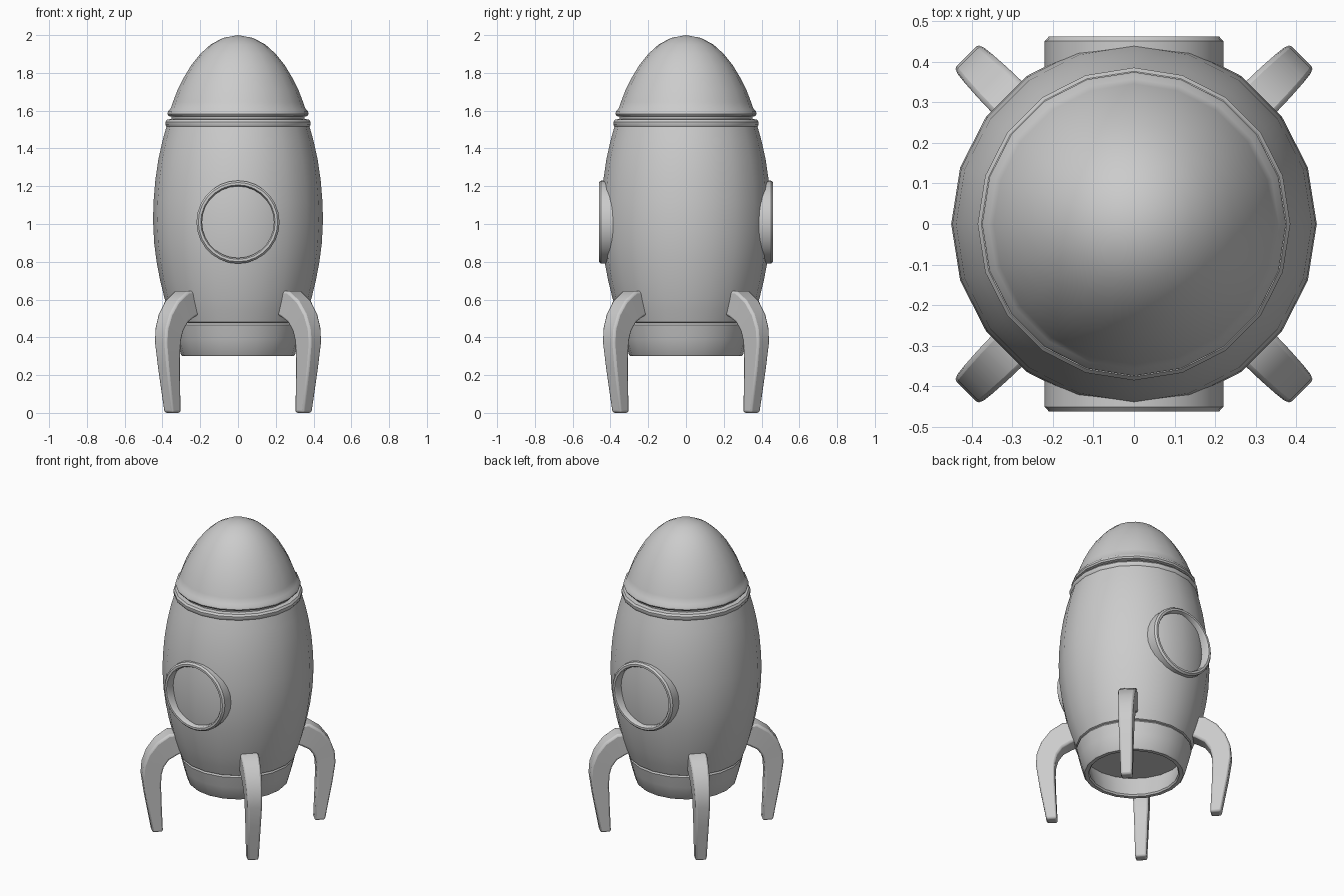
import bpy, bmesh, math
from mathutils import Matrix

if "Cube" in bpy.data.objects:
    bpy.data.objects.remove(bpy.data.objects["Cube"])


def finish(bm, name, angle=35):
    bmesh.ops.recalc_face_normals(bm, faces=bm.faces[:])
    me = bpy.data.meshes.new(name)
    bm.to_mesh(me)
    bm.free()
    ob = bpy.data.objects.new(name, me)
    bpy.context.collection.objects.link(ob)
    bpy.ops.object.select_all(action='DESELECT')
    ob.select_set(True)
    bpy.context.view_layer.objects.active = ob
    bpy.ops.object.shade_smooth_by_angle(angle=math.radians(angle))
    return ob


def lathe(name, profile, sides=20, closed=False, matrix=None):
    """Spin (radius, z) points around z."""
    bm = bmesh.new()
    rings = []
    for r, z in profile:
        if r == 0:
            rings.append([bm.verts.new((0, 0, z))] * sides)
        else:
            rings.append([bm.verts.new((r * math.cos(math.tau * i / sides),
                                        r * math.sin(math.tau * i / sides), z))
                          for i in range(sides)])
    pairs = list(zip(rings, rings[1:]))
    if closed:
        pairs.append((rings[-1], rings[0]))
    for a, b in pairs:
        for i in range(sides):
            j = (i + 1) % sides
            bm.faces.new(list(dict.fromkeys((a[i], a[j], b[j], b[i]))))
    if matrix:
        bm.transform(matrix)
    return finish(bm, name)


# Main hull with rolled ring at its top
lathe("hull", [(0, 0.475), (0.337, 0.475), (0.346, 0.48), (0.37, 0.545), (0.39, 0.61),
               (0.412, 0.70), (0.431, 0.80), (0.444, 0.90), (0.45, 1.02), (0.447, 1.12),
               (0.438, 1.23), (0.422, 1.34), (0.40, 1.44), (0.379, 1.515),
               (0.385, 1.525), (0.385, 1.54), (0.376, 1.552), (0.355, 1.556), (0, 1.556)])

# Nose cone with rolled lip
lathe("nose_cone", [(0, 1.55), (0.35, 1.55), (0.352, 1.568), (0.368, 1.572), (0.374, 1.582),
                    (0.37, 1.597), (0.357, 1.61), (0.345, 1.645), (0.32, 1.71),
                    (0.287, 1.775), (0.248, 1.84), (0.20, 1.90), (0.145, 1.95),
                    (0.08, 1.985), (0, 2.0)])

# Open exhaust skirt with recessed floor
lathe("exhaust_skirt", [(0, 0.44), (0.30, 0.44), (0.265, 0.31), (0.272, 0.30),
                        (0.295, 0.30), (0.302, 0.308), (0.325, 0.39),
                        (0.343, 0.465), (0.337, 0.476), (0, 0.476)])

# Porthole frames, front and back
for label, side in (("front", 1), ("back", -1)):
    m = Matrix.Translation((0, 0, 1.01)) @ Matrix.Rotation(side * math.pi / 2, 4, 'X')
    lathe(label + "_window_frame",
          [(0.19, 0.35), (0.19, 0.45), (0.197, 0.461), (0.21, 0.461),
           (0.22, 0.45), (0.22, 0.35)], 28, True, m)

# Curved tapering legs: outer (r, z), inner (r, z), half width
SECTIONS = [(0.36, 0.645, 0.34, 0.52, 0.054), (0.425, 0.645, 0.375, 0.505, 0.054),
            (0.498, 0.595, 0.425, 0.475, 0.052), (0.55, 0.525, 0.455, 0.43, 0.049),
            (0.578, 0.45, 0.468, 0.38, 0.046), (0.584, 0.375, 0.471, 0.32, 0.044),
            (0.565, 0.24, 0.468, 0.21, 0.040), (0.522, 0.0, 0.458, 0.0, 0.034)]


def leg(name, angle):
    bm = bmesh.new()
    loops = [[bm.verts.new(p) for p in ((ro, -w, zo), (ro, w, zo), (ri, w, zi), (ri, -w, zi))]
             for ro, zo, ri, zi, w in SECTIONS]
    for a, b in zip(loops, loops[1:]):
        for i in range(4):
            j = (i + 1) % 4
            bm.faces.new((a[i], a[j], b[j], b[i]))
    bm.faces.new(loops[0])
    bm.faces.new(loops[-1])
    bm.transform(Matrix.Rotation(angle, 4, 'Z'))
    ob = finish(bm, name, 40)
    bev = ob.modifiers.new("bevel", 'BEVEL')
    bev.width = 0.012
    bev.segments = 2
    bev.limit_method = 'ANGLE'
    bev.angle_limit = math.radians(50)


for k, name in enumerate(("back_right_leg", "back_left_leg", "front_left_leg", "front_right_leg")):
    leg(name, math.pi / 4 + k * math.pi / 2)
